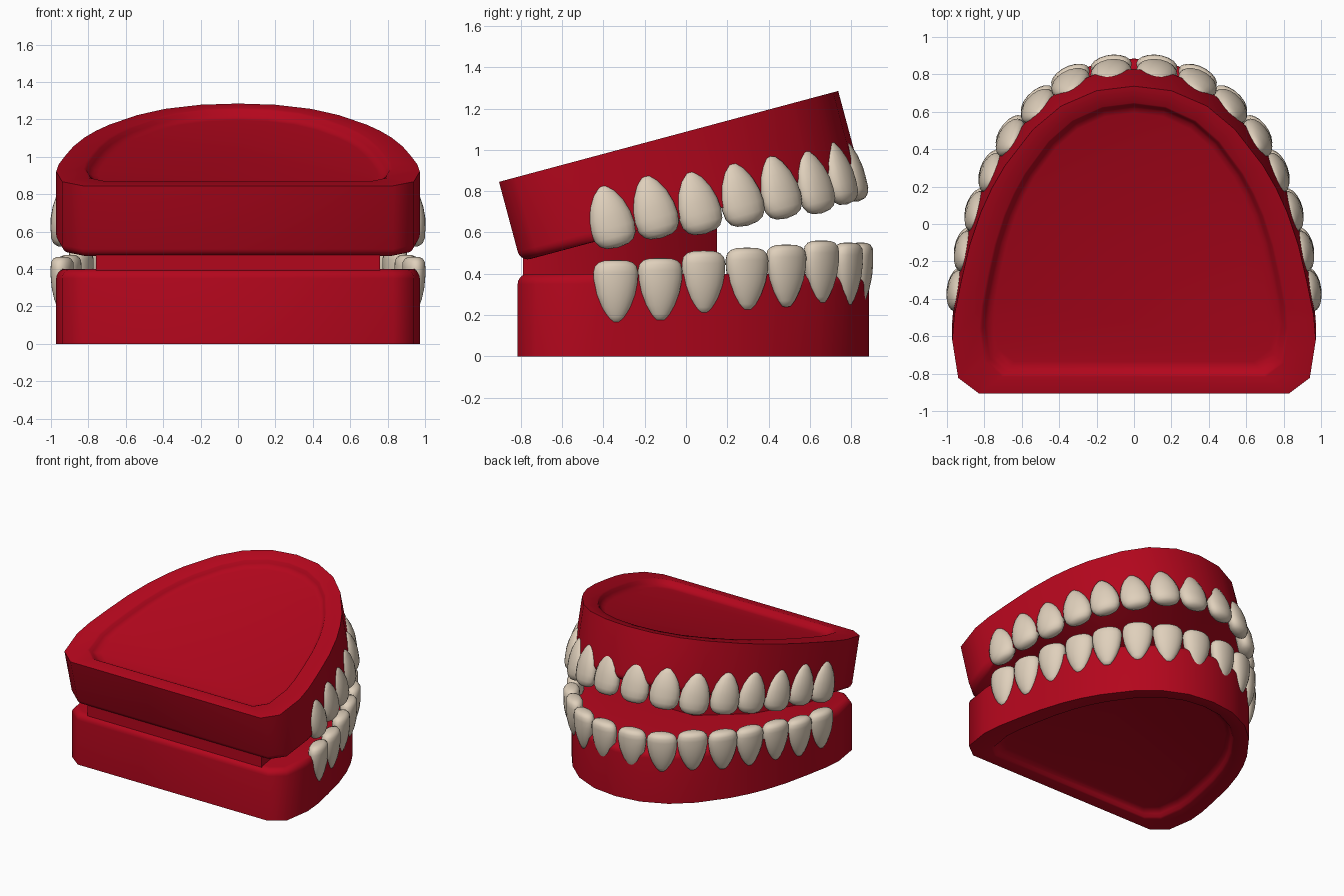
import bpy, bmesh, math
from mathutils import Matrix, Vector

cube = bpy.data.objects.get("Cube")
if cube:
    bpy.data.objects.remove(cube, do_unlink=True)


def material(name, rgb):
    m = bpy.data.materials.new(name)
    m.use_nodes = True
    color = (*rgb, 1)
    m.diffuse_color = color
    bsdf = m.node_tree.nodes["Principled BSDF"]
    bsdf.inputs["Base Color"].default_value = color
    bsdf.inputs["Roughness"].default_value = 0.5
    return m


GUM = material("gum red", (0.45, 0.002, 0.012))
IVORY = material("tooth ivory", (0.74, 0.63, 0.5))

# The upper jaw is the lower jaw flipped over and opened by 15 degrees
c, s = math.cos(math.radians(15)), math.sin(math.radians(15))
LOWER = Matrix.Identity(4)
UPPER = Matrix(((1, 0, 0, 0), (0, c, s, -0.118), (0, s, -c, 1.056), (0, 0, 0, 1)))


def finish(bm, name, mat, frame, angle):
    bm.transform(frame)
    bmesh.ops.recalc_face_normals(bm, faces=bm.faces)
    mesh = bpy.data.meshes.new(name)
    bm.to_mesh(mesh)
    bm.free()
    mesh.materials.append(mat)
    obj = bpy.data.objects.new(name, mesh)
    bpy.context.collection.objects.link(obj)
    bpy.ops.object.select_all(action='DESELECT')
    obj.select_set(True)
    bpy.context.view_layer.objects.active = obj
    bpy.ops.object.shade_smooth_by_angle(angle=math.radians(angle))


# Half outline of the gum, from the flat end to the tip of the arch
HALF = [(0.83, -0.815), (0.94, -0.73), (0.972, -0.52), (0.96, -0.38), (0.925, -0.2),
        (0.88, 0.0), (0.82, 0.185), (0.76, 0.32), (0.69, 0.445), (0.54, 0.645),
        (0.39, 0.775), (0.2, 0.86)]
OUTLINE = HALF + [(0, 0.885)] + [(-x, y) for x, y in reversed(HALF)]
GUM_HEIGHT = 0.4
# Base of the gum from recess floor to crest: x scale, y scale, height
GUM_RINGS = [(0.77, 0.81, 0.05), (0.8, 0.845, 0.044), (0.82, 0.865, 0.028),
             (0.835, 0.88, 0.008), (0.85, 0.892, 0), (1, 1, 0), (1, 1, GUM_HEIGHT)]


def gum(name, frame):
    bm = bmesh.new()
    rings = [[bm.verts.new((x * sx, 0.035 + (y - 0.035) * sy, z)) for x, y in OUTLINE]
             for sx, sy, z in GUM_RINGS]
    n = len(OUTLINE)
    for a, b in zip(rings, rings[1:]):
        for i in range(n):
            j = (i + 1) % n
            bm.faces.new((a[i], a[j], b[j], b[i]))
    bm.faces.new(rings[0])
    crest = bm.faces.new(rings[-1])
    bmesh.ops.bevel(bm, geom=list(crest.edges), offset=0.05, segments=5,
                    profile=0.5, affect='EDGES')
    finish(bm, name, GUM, frame, 50)


# Tooth centres along one side of the arch
CENTRES = [(0.122, 0.845, 0.40), (0.34, 0.785, 0.40), (0.515, 0.655, 0.41),
           (0.66, 0.485, 0.39), (0.76, 0.295, 0.375), (0.84, 0.085, 0.36),
           (0.9, -0.125, 0.325), (0.94, -0.34, 0.315)]
# Tooth profiles from root to biting edge: height, relative width
LOWER_SHAPE = [(-0.97, 0.22), (-0.8, 0.42), (-0.5, 0.66), (-0.1, 0.87), (0.3, 0.98),
               (0.6, 1), (0.8, 0.93), (0.92, 0.76), (0.98, 0.5)]
UPPER_SHAPE = [(-0.96, 0.22), (-0.75, 0.5), (-0.4, 0.78), (0, 0.95), (0.35, 1),
               (0.65, 0.94), (0.85, 0.76), (0.95, 0.5)]
SEGMENTS = 18


def add_tooth(bm, shape, place, half_height):
    def vert(x, y, z):
        return bm.verts.new(place @ Vector((x, y, z)))

    rings = []
    for h, w in shape:
        thick = 0.06 * min(1, w * 1.05)
        rings.append([vert(0.111 * w * math.cos(t), thick * math.sin(t), half_height * h)
                      for t in (2 * math.pi * k / SEGMENTS for k in range(SEGMENTS))])
    root, tip = vert(0, 0, -half_height), vert(0, 0, half_height)
    for i in range(SEGMENTS):
        j = (i + 1) % SEGMENTS
        for a, b in zip(rings, rings[1:]):
            bm.faces.new((a[i], a[j], b[j], b[i]))
        bm.faces.new((root, rings[0][j], rings[0][i]))
        bm.faces.new((tip, rings[-1][i], rings[-1][j]))


def teeth(name, shape, frame, half_height, sink):
    bm = bmesh.new()
    for i, centre in enumerate(CENTRES):
        # Each tooth lies along the line between its neighbours
        before = CENTRES[i - 1] if i else (-CENTRES[0][0], CENTRES[0][1])
        after = CENTRES[min(i + 1, len(CENTRES) - 1)]
        turn = math.atan2(after[1] - before[1], after[0] - before[0])
        for side in (1, -1):
            spot = Vector((side * centre[0], centre[1], centre[2] - sink))
            place = Matrix.Translation(spot) @ Matrix.Rotation(side * turn, 4, 'Z')
            add_tooth(bm, shape, place, half_height)
    finish(bm, name, IVORY, frame, 70)


gum("lower_gum", LOWER)
gum("upper_gum", UPPER)
teeth("lower_teeth", LOWER_SHAPE, LOWER, 0.152, 0)
teeth("upper_teeth", UPPER_SHAPE, UPPER, 0.156, 0.014)

# Tapered block joining the two jaws at the hinge end, its top following the upper jaw
bm = bmesh.new()
block_half = [(0.76, -0.79), (0.72, -0.5), (0.5, -0.12), (0.17, 0.15)]
block = block_half + [(-x, y) for x, y in reversed(block_half)]
bottom = [bm.verts.new((x, y, 0.3)) for x, y in block]
top = [bm.verts.new((x, y, 0.72 + 0.25 * (y - 0.15))) for x, y in block]
bm.faces.new(bottom)
bm.faces.new(top)
for i in range(len(block)):
    j = (i + 1) % len(block)
    bm.faces.new((bottom[i], bottom[j], top[j], top[i]))
finish(bm, "hinge_block", GUM, LOWER, 35)
